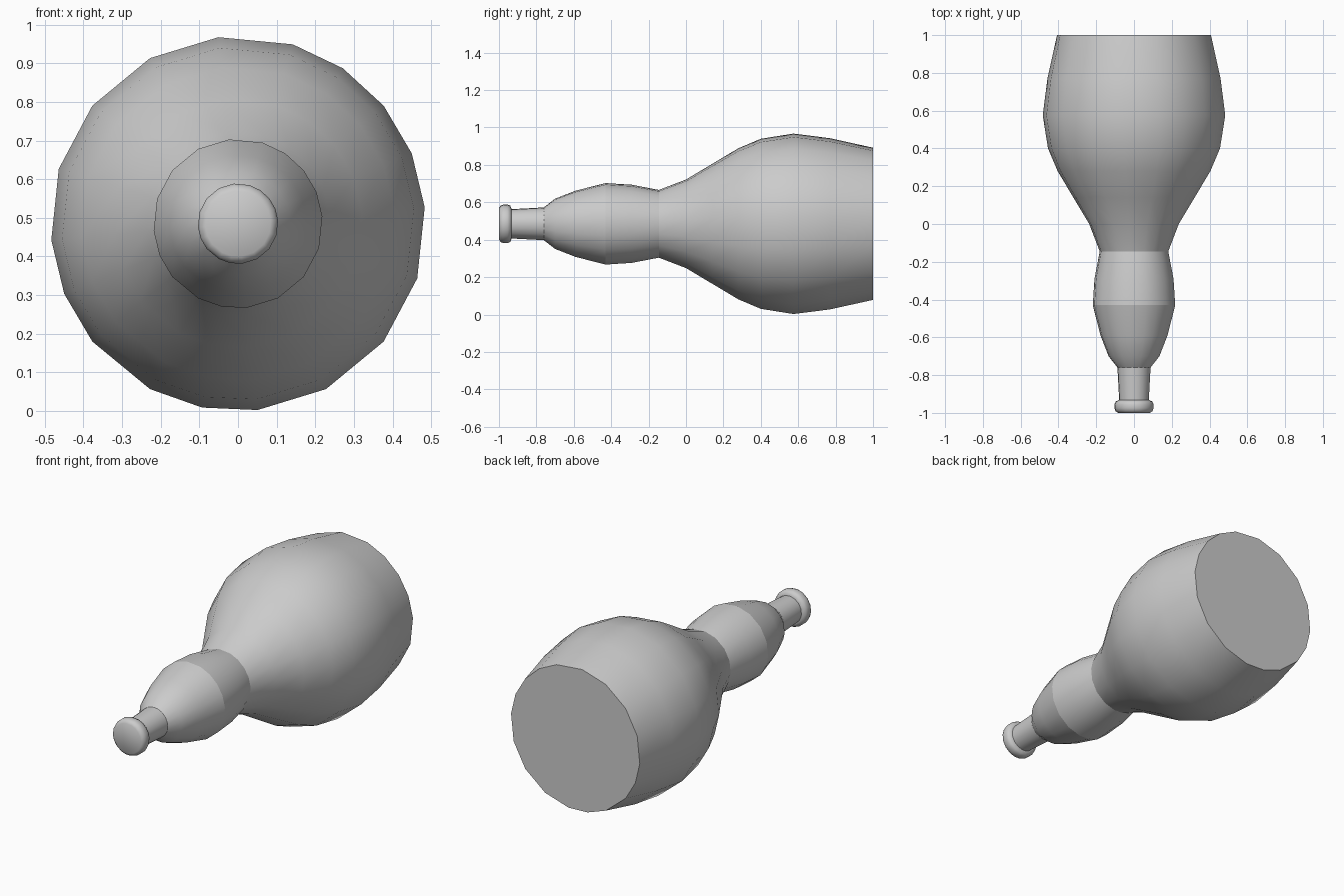
import bpy, bmesh
from math import radians, cos, sin

if "Cube" in bpy.data.objects:
    bpy.data.objects.remove(bpy.data.objects["Cube"])

CENTER_Z = 0.485
# Uneven spacing of the 18 sides around the axis
ANGLES = [radians(a) for a in (5, 22, 39, 56, 73, 96, 118, 141, 163,
                               185, 202, 219, 242, 259, 276, 298, 321, 343)]


def lathe(name, profile, sharp_rings=(), smooth_caps=False):
    """Spin (y, radius) points around the lengthwise axis and cap both ends."""
    bm = bmesh.new()
    rings = [[bm.verts.new((r * cos(a), y, CENTER_Z + r * sin(a))) for a in ANGLES]
             for y, r in profile]
    n = len(ANGLES)
    for low, high in zip(rings, rings[1:]):
        for i in range(n):
            j = (i + 1) % n
            bm.faces.new((low[i], low[j], high[j], high[i])).smooth = True
    for ring in (rings[0], rings[-1]):
        bm.faces.new(ring).smooth = smooth_caps
    for k in sharp_rings:
        for i in range(n):
            bm.edges.get((rings[k][i], rings[k][(i + 1) % n])).smooth = False
    bmesh.ops.recalc_face_normals(bm, faces=bm.faces[:])
    mesh = bpy.data.meshes.new(name)
    bm.to_mesh(mesh)
    bm.free()
    obj = bpy.data.objects.new(name, mesh)
    bpy.context.collection.objects.link(obj)
    return obj


# Bottle: neck, shoulder, upper bulge, waist, large lower bulge, flat base
lathe("bottle", [
    (-0.945, 0.078), (-0.76, 0.088),
    (-0.70, 0.135), (-0.59, 0.178), (-0.43, 0.219),
    (-0.29, 0.210), (-0.145, 0.182),
    (0.0, 0.238), (0.14, 0.322), (0.28, 0.406), (0.40, 0.457),
    (0.575, 0.485), (0.77, 0.460), (1.0, 0.409),
], sharp_rings=(0, 1, 4, 6, 13))

# Rounded lip closing the mouth
lathe("lip", [
    (-1.0, 0.085), (-0.99, 0.099), (-0.975, 0.104), (-0.955, 0.104),
    (-0.94, 0.098), (-0.932, 0.080),
], smooth_caps=True)
